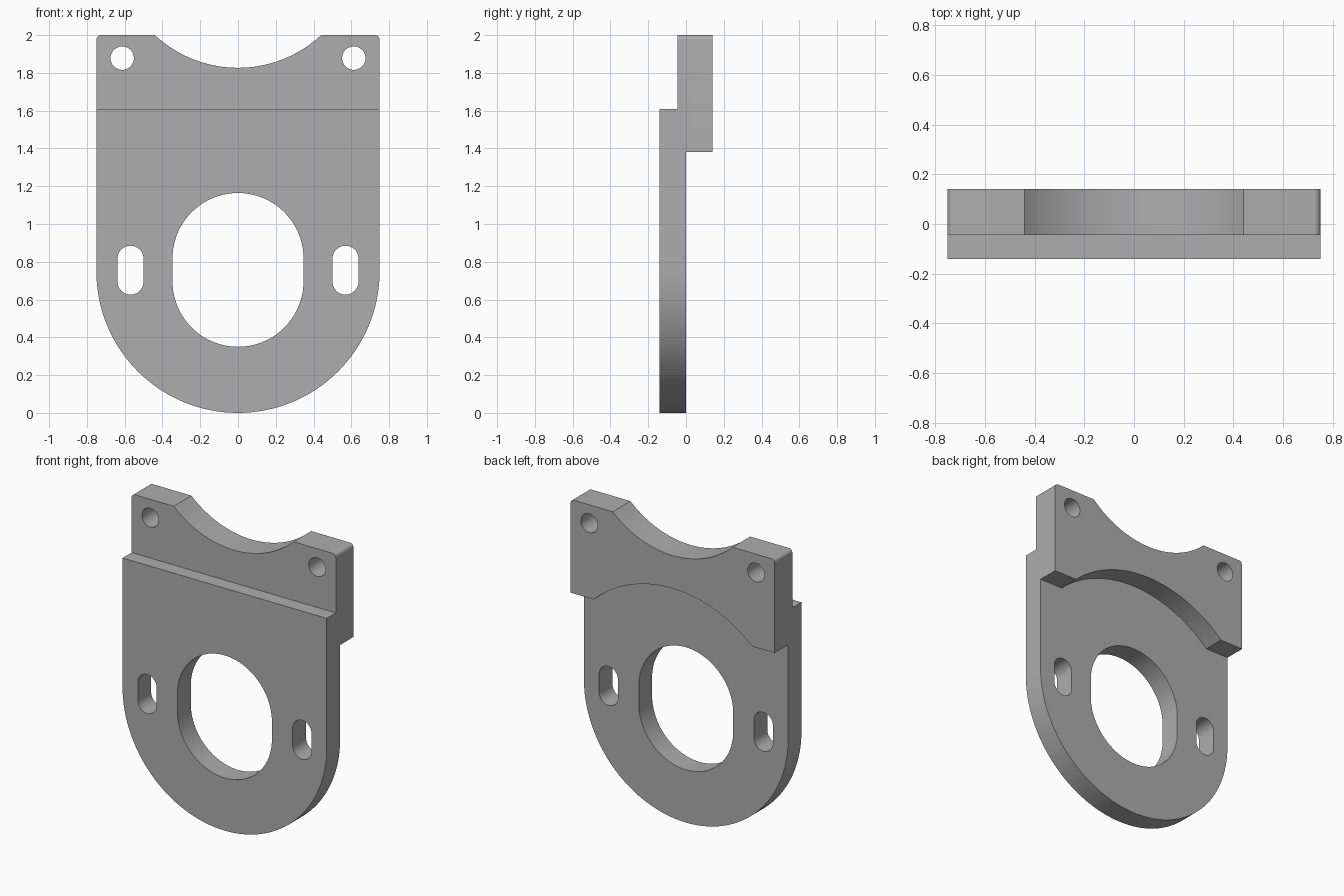
import bpy, bmesh
from math import sin, cos, pi, radians, asin, acos

old = bpy.data.objects.get("Cube")
if old:
    bpy.data.objects.remove(old, do_unlink=True)

grey = bpy.data.materials.new("plain grey")
grey.use_nodes = True
colour = (0.42, 0.42, 0.42, 1)
grey.diffuse_color = colour
grey.node_tree.nodes["Principled BSDF"].inputs["Base Color"].default_value = colour

HALF = 0.75      # half width of the bracket
STEP = 1.61      # top of the front plate
LEDGE = 1.38     # underside of the rear block
TOP = 2.0


def arc(cx, cz, r, start, end, n):
    """Points on an arc in the xz plane, angles in radians."""
    return [(cx + r * cos(start + (end - start) * i / n),
             cz + r * sin(start + (end - start) * i / n)) for i in range(n + 1)]


def slot(cx, low, high, r, n=24):
    """Upright rounded slot between two arc centres."""
    return arc(cx, high, r, 0, pi, n) + arc(cx, low, r, pi, 2 * pi, n)


def prism(name, outline, y0, y1):
    """Extrude an xz outline from y0 to y1."""
    bm = bmesh.new()
    face = bm.faces.new([bm.verts.new((x, y0, z)) for x, z in outline])
    grown = bmesh.ops.extrude_face_region(bm, geom=[face])["geom"]
    verts = [v for v in grown if isinstance(v, bmesh.types.BMVert)]
    bmesh.ops.translate(bm, verts=verts, vec=(0, y1 - y0, 0))
    bmesh.ops.recalc_face_normals(bm, faces=bm.faces)
    mesh = bpy.data.meshes.new(name)
    bm.to_mesh(mesh)
    bm.free()
    mesh.materials.append(grey)
    obj = bpy.data.objects.new(name, mesh)
    bpy.context.collection.objects.link(obj)
    return obj


def combine(target, other, operation):
    """Apply a boolean and remove the second object."""
    bpy.context.view_layer.objects.active = target
    mod = target.modifiers.new("combine", "BOOLEAN")
    mod.operation, mod.object, mod.solver = operation, other, "EXACT"
    bpy.ops.object.modifier_apply(modifier=mod.name)
    bpy.data.objects.remove(other, do_unlink=True)


# Front plate with a half-round lower end
plate = prism("mounting_bracket",
              [(HALF, STEP), (-HALF, STEP)] + arc(0, HALF, HALF, pi, 2 * pi, 64),
              -0.14, 0)

# Rear block: rounded top corners, saddle above, arched underside
corner = 0.025
saddle_r, saddle_z = 0.646, 2.473
saddle = asin((saddle_z - TOP) / saddle_r)
arch_r, arch_z = 0.853, 0.755
arch = asin((LEDGE - arch_z) / arch_r)
outline = ([(HALF, LEDGE)]
           + arc(HALF - corner, TOP - corner, corner, 0, pi / 2, 8)
           + arc(0, saddle_z, saddle_r, -saddle, saddle - pi, 48)
           + arc(corner - HALF, TOP - corner, corner, pi / 2, pi, 8)
           + [(-HALF, LEDGE)]
           + arc(0, arch_z, arch_r, pi - arch, arch, 48))
block = prism("rear_block", outline, -0.045, 0.14)
combine(plate, block, "UNION")

# Central opening, side slots and upper bolt holes
openings = [slot(0, 0.697, 0.817, 0.347, 40)]
for side in (-1, 1):
    openings.append(slot(side * 0.569, 0.695, 0.816, 0.069))
    openings.append(arc(side * 0.613, 1.878, 0.062, 0, 2 * pi, 48)[:-1])
for points in openings:
    combine(plate, prism("cutter", points, -0.3, 0.3), "DIFFERENCE")

# Smooth curved walls, crisp edges
bpy.ops.object.select_all(action="DESELECT")
plate.select_set(True)
bpy.context.view_layer.objects.active = plate
bpy.ops.object.shade_smooth_by_angle(angle=radians(30))
